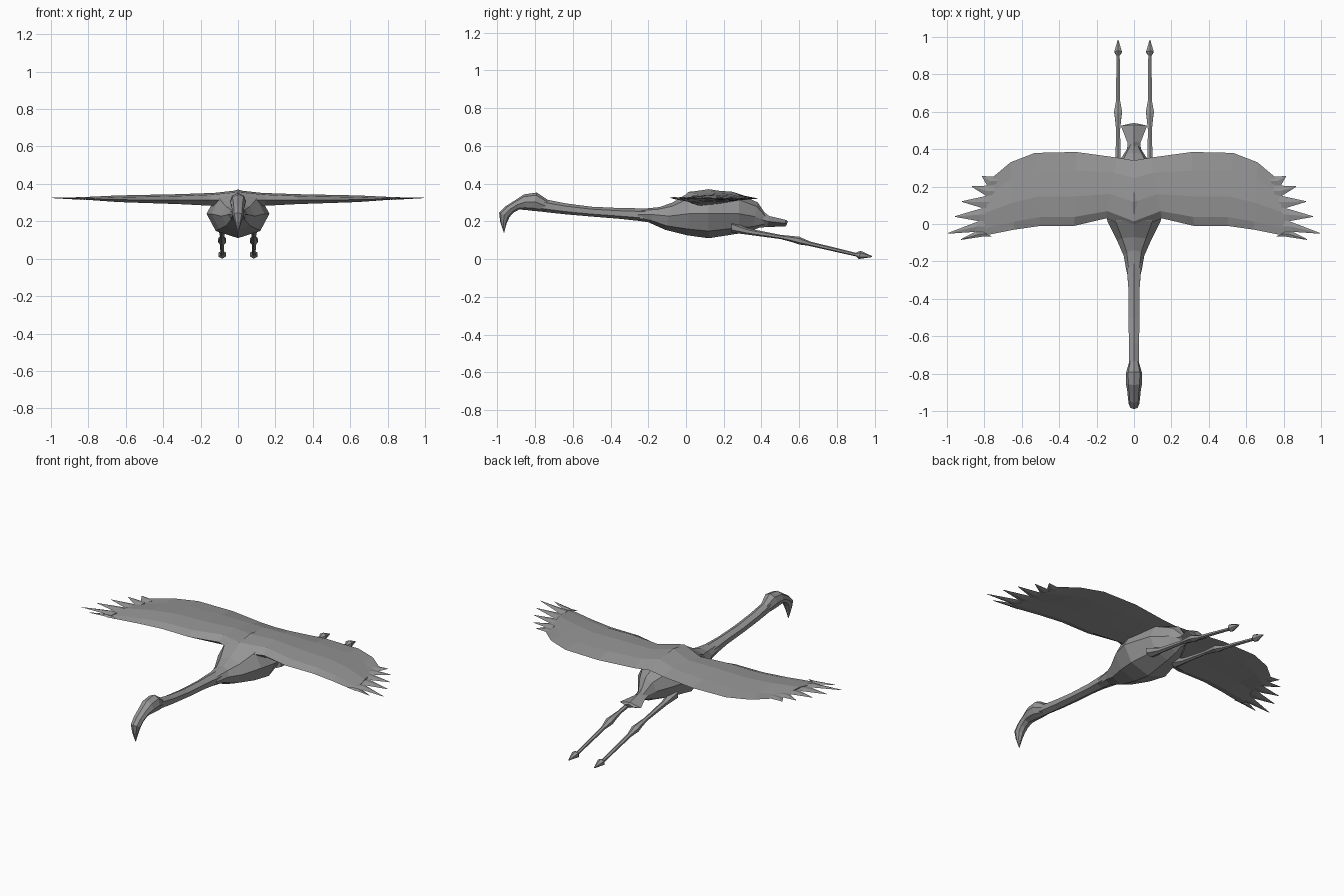
import bpy, bmesh
from math import sin, cos, pi
from mathutils import Vector

grey = bpy.data.materials.new("dark_grey")
grey.diffuse_color = (.3, .3, .3, 1)


def finish(bm, name, mirror=False):
    bmesh.ops.recalc_face_normals(bm, faces=bm.faces)
    me = bpy.data.meshes.new(name)
    bm.to_mesh(me)
    bm.free()
    me.materials.append(grey)
    ob = bpy.data.objects.new(name, me)
    bpy.context.collection.objects.link(ob)
    if mirror:
        ob.modifiers.new("mirror", 'MIRROR').use_mirror_merge = False
    return ob


def skin(bm, rings):
    """Join rings of points with flat faces and cap both ends."""
    vs = [[bm.verts.new(p) for p in r] for r in rings]
    n = len(vs[0])
    for a, b in zip(vs, vs[1:]):
        for i in range(n):
            j = (i + 1) % n
            bm.faces.new((a[i], a[j], b[j], b[i]))
    bm.faces.new(vs[0])
    bm.faces.new(vs[-1])


def loft(name, sections, sides, x=0, mirror=False):
    """Sections: top y, top z, bottom y, bottom z, half width."""
    rings = []
    for ty, tz, by, bz, w in sections:
        top, bot = Vector((x, ty, tz)), Vector((x, by, bz))
        mid, up = (top + bot) / 2, (top - bot) / 2
        rings.append([mid + up * cos(2 * pi * i / sides) + Vector((w * sin(2 * pi * i / sides), 0, 0))
                      for i in range(sides)])
    bm = bmesh.new()
    skin(bm, rings)
    return finish(bm, name, mirror)


# body
loft("body", [
    (.43, .225, .42, .18, .022), (.38, .30, .35, .15, .06), (.28, .345, .28, .135, .12),
    (.12, .37, .12, .11, .168), (.02, .355, .01, .125, .142), (-.07, .30, -.11, .155, .09),
    (-.14, .275, -.20, .195, .055), (-.24, .265, -.27, .205, .04)], 8)

# neck
loft("neck", [
    (-.2, .268, -.23, .2, .046), (-.35, .27, -.35, .213, .034), (-.5, .277, -.5, .225, .033),
    (-.64, .295, -.64, .237, .032), (-.74, .315, -.76, .25, .031), (-.78, .33, -.80, .26, .034)], 6)

# head and hooked beak
loft("head", [
    (-.72, .305, -.75, .25, .025), (-.79, .352, -.81, .255, .044), (-.86, .342, -.85, .26, .043),
    (-.90, .315, -.885, .262, .036), (-.955, .28, -.915, .245, .032),
    (-.99, .245, -.935, .222, .028), (-.985, .20, -.95, .19, .018), (-.966, .14, -.963, .141, .002)], 8)

# tail fan
loft("tail", [
    (.33, .29, .31, .17, .07), (.40, .26, .38, .165, .037), (.44, .228, .43, .17, .035),
    (.53, .207, .52, .172, .07), (.54, .2, .53, .174, .03)], 4)

# legs with knee and foot
loft("legs", [
    (.24, .20, .24, .14, .035), (.33, .162, .32, .13, .017), (.5, .128, .5, .106, .012),
    (.56, .122, .55, .093, .018), (.60, .118, .60, .077, .025), (.66, .092, .65, .07, .013),
    (.90, .033, .90, .014, .010), (.925, .044, .915, 0, .023), (.985, .016, .985, .01, .002)],
    6, .085, True)

# wing: leading x, trailing x, leading y, trailing y, top z, bottom z
bm = bmesh.new()
rings = []
for xl, xt, yl, yt, zt, zb in [
        (0, 0, -.03, .34, .366, .28), (.15, .09, .03, .355, .352, .283), (.32, .31, -.01, .385, .345, .292),
        (.5, .53, -.01, .38, .341, .298), (.64, .66, -.03, .33, .338, .303), (.82, .755, -.066, .25, .331, .315)]:
    zm = (zt + zb) / 2
    rings.append([(xl + (xt - xl) * f, yl + (yt - yl) * f, z) for f, z in [
        (0, zm - .005), (.12, zt - .01), (.4, zt), (.75, zt - .01), (1, zm + .002),
        (.75, zm - .008), (.4, zb + .008), (.12, zb)]])
skin(bm, rings)

# wing-tip feathers, one between each pair of notches
notches = [(.80, -.066), (.85, -.042), (.83, .015), (.81, .085), (.79, .15), (.785, .205), (.75, .254)]
tips = [(.925, -.083), (.995, -.05), (.957, .04), (.92, .12), (.866, .2), (.812, .254)]
for a, b, t in zip(notches, notches[1:], tips):
    mx, my = (a[0] + b[0]) / 2, (a[1] + b[1]) / 2
    skin(bm, [[(x - .04 * k, y, z) for x, y, z in [
        (a[0], a[1], .322), (mx, my, .322 + h), (b[0], b[1], .322), (mx, my, .322 - h)]]
        for k, h in [(1, .005), (0, .007)]]
        + [[(t[0], t[1] - .002, .325), (t[0], t[1], .326), (t[0], t[1] + .002, .325), (t[0], t[1], .324)]])
finish(bm, "wings", True)
